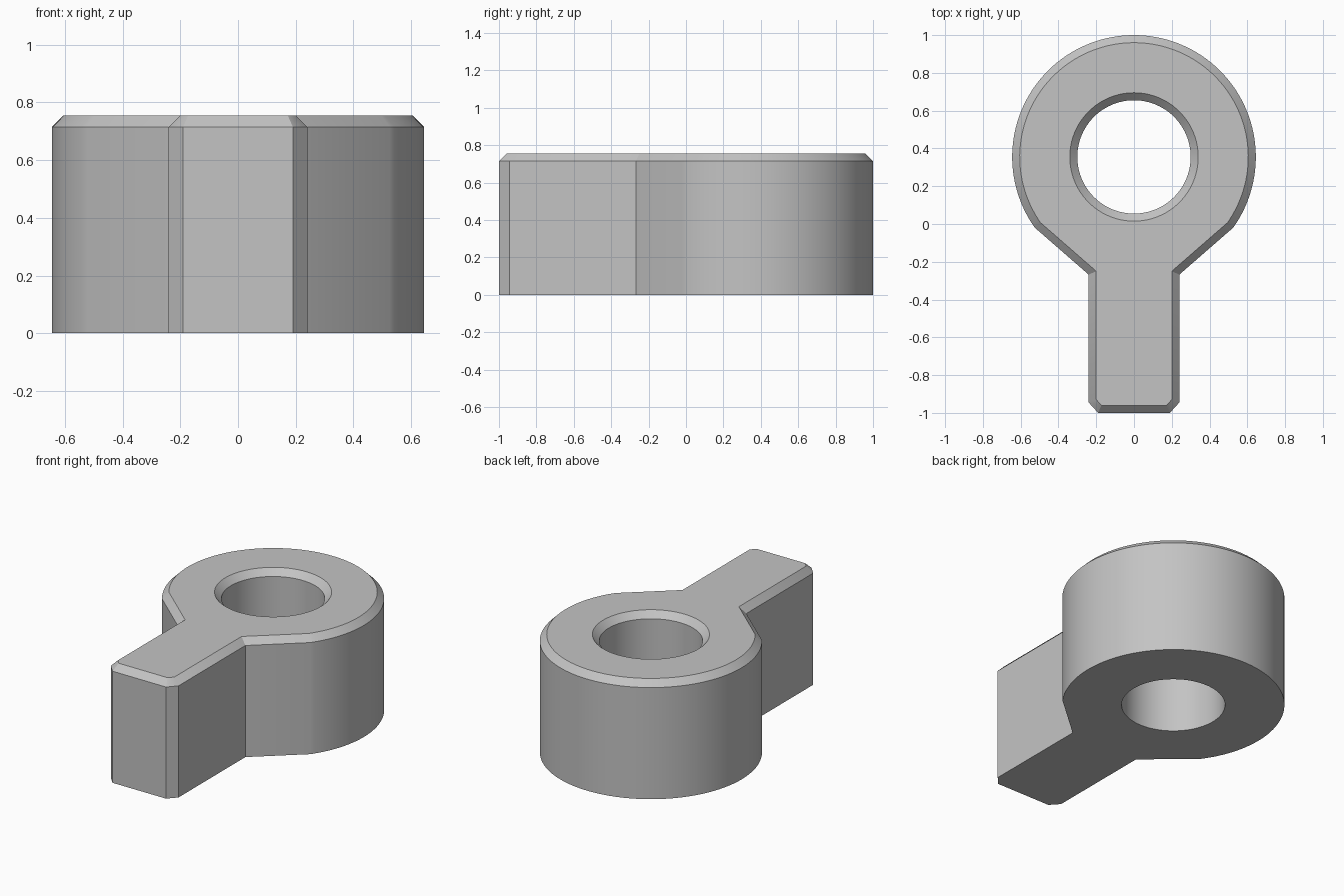
import bpy, bmesh, math
from mathutils import Vector

if "Cube" in bpy.data.objects:
    bpy.data.objects.remove(bpy.data.objects["Cube"], do_unlink=True)

HEIGHT, CHAMFER = 0.755, 0.04
CENTRE = Vector((0, 0.355))
RING_R, HOLE_R = 0.645, 0.30
SEGMENTS = 96


def arc(radius, start, end, steps):
    return [CENTRE + radius * Vector((math.cos(a), math.sin(a)))
            for a in (start + (end - start) * i / steps for i in range(steps + 1))]


def inset(points, d):
    """Mitred inward offset of a counter-clockwise outline."""
    result = []
    for i, p in enumerate(points):
        a = (p - points[i - 1]).normalized()
        b = (points[(i + 1) % len(points)] - p).normalized()
        na, nb = Vector((-a.y, a.x)), Vector((-b.y, b.x))
        result.append(p + (na + nb) * d / (1 + na.dot(nb)))
    return result


# Outline: handle with cut corners, sloping shoulders, round head
side = [Vector((0.19, -1)), Vector((0.24, -0.945)), Vector((0.24, -0.268))]
mirrored = [Vector((-p.x, p.y)) for p in reversed(side)]
shoulder = math.radians(-35.5)
outline = side + arc(RING_R, shoulder, math.pi - shoulder, SEGMENTS) + mirrored
hole = arc(HOLE_R, 0, math.tau, SEGMENTS)[:-1]
hole_rim = arc(HOLE_R + CHAMFER, 0, math.tau, SEGMENTS)[:-1]

bm = bmesh.new()


def loop(points, z):
    return [bm.verts.new((p.x, p.y, z)) for p in points]


def bridge(low, high):
    for i in range(len(low)):
        bm.faces.new((low[i - 1], low[i], high[i], high[i - 1]))


def edges_of(ring):
    return [bm.edges.get((ring[i - 1], ring[i])) for i in range(len(ring))]


# Walls and chamfers, outside then inside the hole
z_edge = HEIGHT - CHAMFER
outer = [loop(outline, 0), loop(outline, z_edge), loop(inset(outline, CHAMFER), HEIGHT)]
inner = [loop(hole, 0), loop(hole, z_edge), loop(hole_rim, HEIGHT)]
for rings in (outer, inner):
    bridge(rings[0], rings[1])
    bridge(rings[1], rings[2])

# Flat top and bottom with the hole left open
for k, direction in ((0, -1), (2, 1)):
    bmesh.ops.triangle_fill(bm, use_beauty=True, normal=(0, 0, direction),
                            edges=edges_of(outer[k]) + edges_of(inner[k]))
bmesh.ops.recalc_face_normals(bm, faces=bm.faces)

mesh = bpy.data.meshes.new("lever_knob")
bm.to_mesh(mesh)
bm.free()
knob = bpy.data.objects.new("lever_knob", mesh)
bpy.context.collection.objects.link(knob)

# Single grey material
grey = bpy.data.materials.new("light_grey")
grey.use_nodes = True
colour = (0.55, 0.55, 0.55, 1)
grey.diffuse_color = colour
for node in grey.node_tree.nodes:
    if node.type == "BSDF_PRINCIPLED":
        node.inputs["Base Color"].default_value = colour
mesh.materials.append(grey)

# Smooth curved walls, crisp chamfers
bpy.ops.object.select_all(action="DESELECT")
knob.select_set(True)
bpy.context.view_layer.objects.active = knob
bpy.ops.object.shade_smooth_by_angle(angle=math.radians(30))
